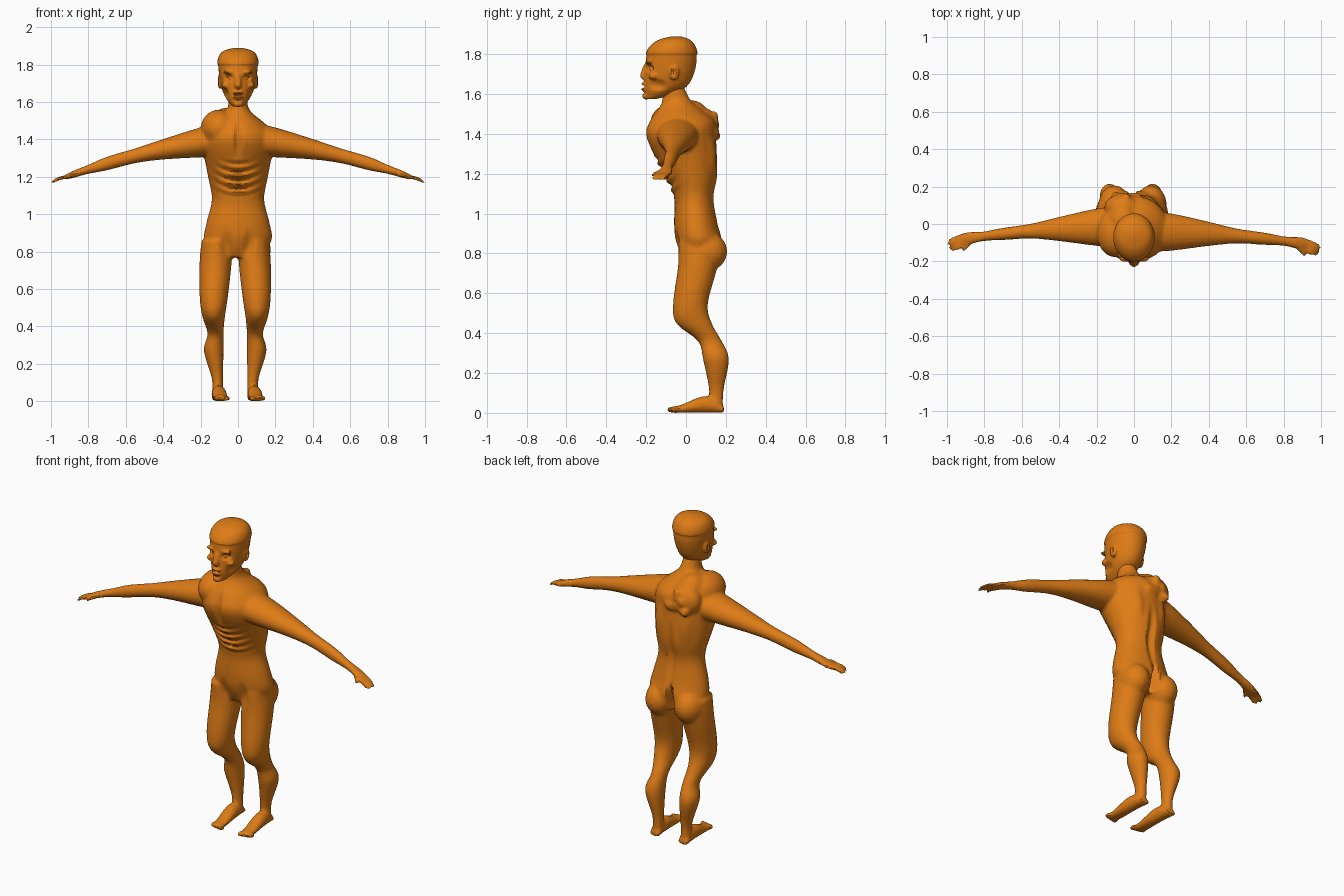
import bpy, bmesh, math, random
from mathutils import Vector, Matrix

random.seed(4)
cube = bpy.data.objects.get("Cube")
if cube:
    bpy.data.objects.remove(cube, do_unlink=True)

skin = bpy.data.materials.new("orange_clay")
skin.use_nodes = True
skin.diffuse_color = (.73, .2, .008, 1)
skin.node_tree.nodes["Principled BSDF"].inputs["Base Color"].default_value = skin.diffuse_color

RIGHTWARD, BACKWARD, UPWARD = Matrix.Identity(3)


def blend(before, start, end, after, t):
    """Smooth curve between two rings, led by their neighbours."""
    result = []
    for a, b, c, d in zip(before, start, end, after):
        slope_b, slope_c = (c - a) / 2, (d - b) / 2
        ease = t * t * (3 - 2 * t)
        result.append(b + (c - b) * ease + slope_b * t * (1 - t) ** 2 - slope_c * t * t * (1 - t))
    return result


def loft(bm, rings, u, v, sides=20, steps=4):
    """Closed tube through (x, y, z, radius_u, radius_v) rings."""
    padded = [rings[0], *rings, rings[-1]]
    path = [blend(*padded[i:i + 4], k / steps)
            for i in range(len(rings) - 1) for k in range(steps)]
    path.append(rings[-1])
    angles = [math.tau * k / sides for k in range(sides)]
    loops = [[bm.verts.new(Vector((x, y, z)) + u * a * math.cos(t) + v * b * math.sin(t))
              for t in angles] for x, y, z, a, b in path]
    faces = [bm.faces.new(loops[0]), bm.faces.new(loops[-1])]
    for low, high in zip(loops, loops[1:]):
        for k in range(sides):
            faces.append(bm.faces.new((low[k - 1], low[k], high[k], high[k - 1])))
    bmesh.ops.recalc_face_normals(bm, faces=faces)


def ring(z, width, front, back, x=0):
    """Level cross-section given by half width, front and back."""
    return x, (front + back) / 2, z, width, (back - front) / 2


def ball(bm, center, size):
    place = Matrix.Translation(center) @ Matrix.Diagonal((*size, 1))
    bmesh.ops.create_uvsphere(bm, u_segments=16, v_segments=10, radius=1, matrix=place)


def finger(bm, root, tip, thickness):
    root, tip = Vector(root), Vector(tip)
    knuckle = root.lerp(tip, .6) + UPWARD * thickness
    loft(bm, [(*root, thickness, thickness), (*knuckle, thickness, thickness),
              (*tip, thickness * .6, thickness * .6)], BACKWARD, UPWARD, sides=8)


def push(obj, center, radii, shift):
    """Soft brush: move the surface near a point."""
    for vert in obj.data.vertices:
        offset = vert.co - Vector(center)
        reach = sum((d / r) ** 2 for d, r in zip(offset, radii))
        if reach < 1:
            vert.co += Vector(shift) * (1 - reach) ** 2


def apply_modifiers(obj):
    bpy.ops.object.select_all(action='DESELECT')
    bpy.context.view_layer.objects.active = obj
    obj.select_set(True)
    for modifier in list(obj.modifiers):
        bpy.ops.object.modifier_apply(modifier=modifier.name)


def fuse(name, bm, voxel, smoothing):
    """Weld overlapping parts into one soft skin."""
    mesh = bpy.data.meshes.new(name)
    bm.to_mesh(mesh)
    bm.free()
    mesh.materials.append(skin)
    obj = bpy.data.objects.new(name, mesh)
    bpy.context.collection.objects.link(obj)
    weld = obj.modifiers.new("weld", 'REMESH')
    weld.mode, weld.voxel_size = 'VOXEL', voxel
    soften = obj.modifiers.new("soften", 'SMOOTH')
    soften.factor, soften.iterations = .5, smoothing
    apply_modifiers(obj)
    return obj


def facet(obj):
    """Reduce to irregular flat planes like modelled clay."""
    reduce = obj.modifiers.new("facets", 'DECIMATE')
    reduce.ratio = .3
    apply_modifiers(obj)
    bpy.ops.object.shade_smooth_by_angle(angle=math.radians(22))


# torso and neck
bm = bmesh.new()
loft(bm, [
    ring(z=.77, width=.12, front=-.01, back=.15),
    ring(z=.86, width=.18, front=-.05, back=.18),
    ring(z=.95, width=.17, front=-.06, back=.16),
    ring(z=1.08, width=.14, front=-.06, back=.14),
    ring(z=1.2, width=.16, front=-.11, back=.16),
    ring(z=1.38, width=.19, front=-.2, back=.15),
    ring(z=1.47, width=.16, front=-.18, back=.14),
    ring(z=1.56, width=.06, front=-.12, back=.03),
    ring(z=1.66, width=.05, front=-.13, back=-.02),
], RIGHTWARD, BACKWARD, sides=28)

# hunched shoulder and knotted lump on the back
ball(bm, center=(-.1, -.05, 1.46), size=(.1, .13, .1))
ball(bm, center=(-.06, .02, 1.5), size=(.08, .09, .07))
ball(bm, center=(-.06, .09, 1.44), size=(.1, .07, .09))
for knot in range(14):
    angle, spread = random.uniform(0, math.tau), random.uniform(.02, .08)
    size = random.uniform(.02, .03)
    ball(bm, (spread * math.cos(angle) - .05, .14, spread * math.sin(angle) + 1.44), [size] * 3)

for side in (1, -1):
    is_right = side < 0
    lag = .026 if is_right else 0

    # arm: half depth and half height along a drooping line
    arm = [(.06, .11, .09), (.2, .1, .08), (.4, .065, .055), (.55, .04, .04),
           (.7, .033, .037), (.8, .026, .025), (.87, .033, .02), (.92, .034, .014)]
    loft(bm, [(side * x, lag - .04 - .08 * x * x, 1.41 - .1 * x - .14 * x * x, depth, height)
              for x, depth, height in arm], BACKWARD, UPWARD)

    # fingers and thumb
    for k in range(4):
        y = lag - .08 - .02 * k
        finger(bm, root=(side * .9, y, 1.2), tip=(side * (1 - .01 * abs(k - 1)), y - .03, 1.17),
               thickness=.01)
    finger(bm, root=(side * .86, lag - .11, 1.21), tip=(side * .92, lag - .18, 1.18),
           thickness=.012)

    # leg and buttock
    shift = -.03 if is_right else 0
    leg = [ring(z=.86, x=.085, width=.08, front=-.04, back=.17),
           ring(z=.74, x=.09, width=.086, front=-.04, back=.16),
           ring(z=.55, x=.1, width=.075, front=-.065, back=.11),
           ring(z=.45, x=.1, width=.06, front=-.05, back=.13),
           ring(z=.36, x=.09, width=.043, front=.06, back=.18),
           ring(z=.27, x=.1, width=.053, front=.085, back=.216),
           ring(z=.12, x=.08, width=.03, front=.115, back=.19),
           ring(z=.03, x=.08, width=.03, front=.115, back=.185)]
    loft(bm, [(side * x + shift, *rest) for x, *rest in leg], RIGHTWARD, BACKWARD)
    ball(bm, center=(side * .09 + shift / 2, .1, .81), size=(.086, .108, .1))

    # foot, highest behind the middle, with a row of toes
    heel = side * .08 + shift
    foot = []
    for k in range(7):
        t = k / 6
        arch = math.sin(math.pi * t)
        height = .016 + .045 * arch * (1 - t)
        foot.append((heel + .02 * t, .19 - .26 * t, height, .032 + .01 * (arch + t) / 2, height))
    loft(bm, foot, RIGHTWARD, UPWARD)
    for k in range(-2, 3):
        ball(bm, center=(heel + .022 + .017 * k, side * k * .004 - .07, .016),
             size=(.011, .02, .015))

body = fuse("body", bm, voxel=.009, smoothing=5)

# rib ridges fading out towards the flanks
BELLY, CHEST = 1.08, 1.31
for vert in body.data.vertices:
    x, y, z = vert.co
    if abs(x) < .16 and BELLY < z < CHEST and y < 0:
        fade = math.sin(math.pi * (z - BELLY) / (CHEST - BELLY)) * (1 - abs(x) / .16)
        vert.co.y += .011 * fade * math.sin(math.tau * (z - 2.5 * x * x) / .045)

# navel, breastbone, buttock cleft, spine and shoulder blades
push(body, center=(0, -.11, 1.14), radii=(.02, .08, .025), shift=BACKWARD * .025)
push(body, center=(0, -.19, 1.4), radii=(.03, .08, .13), shift=BACKWARD * .02)
push(body, center=(-.01, .18, .82), radii=(.03, .1, .14), shift=BACKWARD * -.06)
push(body, center=(0, .16, 1.1), radii=(.035, .08, .25), shift=BACKWARD * -.02)
for side in (1, -1):
    push(body, center=(side * .1, .16, 1.3), radii=(.06, .08, .14), shift=BACKWARD * .016)
    push(body, center=(side * .06, -.04, .84), radii=(.04, .05, .1), shift=BACKWARD * .012)
facet(body)

# skull
bm = bmesh.new()
loft(bm, [
    ring(z=1.575, width=.026, front=-.2, back=-.15),
    ring(z=1.6, width=.05, front=-.21, back=-.06),
    ring(z=1.65, width=.08, front=-.21, back=.015),
    ring(z=1.74, width=.1, front=-.205, back=.05),
    ring(z=1.82, width=.105, front=-.19, back=.05),
    ring(z=1.87, width=.08, front=-.14, back=.02),
    ring(z=1.89, width=.02, front=-.07, back=-.03),
], RIGHTWARD, BACKWARD, sides=28)

# nose, lips and chin
loft(bm, [(0, -.2, 1.75, .011, .012), (0, -.215, 1.69, .02, .016), (0, -.2, 1.67, .014, .01)],
     RIGHTWARD, BACKWARD, sides=10)
for z in (1.65, 1.625):
    ball(bm, center=(0, -.21, z), size=(.028, .016, .009))
ball(bm, center=(0, -.2, 1.59), size=(.027, .02, .018))

# brows, cheekbones and ears
for side in (1, -1):
    ball(bm, center=(side * .045, -.187, 1.76), size=(.036, .016, .01))
    ball(bm, center=(side * .066, -.165, 1.69), size=(.022, .022, .018))
    ball(bm, center=(side * .096, -.06, 1.71), size=(.014, .026, .04))
head = fuse("head", bm, voxel=.006, smoothing=3)

# mouth, eye sockets, eyeballs, hollow cheeks and ear hollows
push(head, center=(0, -.225, 1.638), radii=(.03, .03, .012), shift=BACKWARD * .022)
for side in (1, -1):
    eye = (side * .046, -.18, 1.73)
    push(head, eye, radii=(.034, .05, .026), shift=BACKWARD * .024)
    push(head, eye, radii=(.016, .03, .012), shift=BACKWARD * -.012)
    push(head, center=(side * .075, -.15, 1.645), radii=(.04, .07, .04), shift=(side * -.014, .01, 0))
    push(head, center=(side * .11, -.063, 1.71), radii=(.015, .016, .025), shift=RIGHTWARD * side * -.012)

# hairline step around the crown
HAIRLINE = 1.795
for vert in head.data.vertices:
    if vert.co.z > HAIRLINE:
        outward = Vector((vert.co.x, vert.co.y + .07, 0))
        vert.co += outward * .05 * min(1, (vert.co.z - HAIRLINE) / .01)
facet(head)
